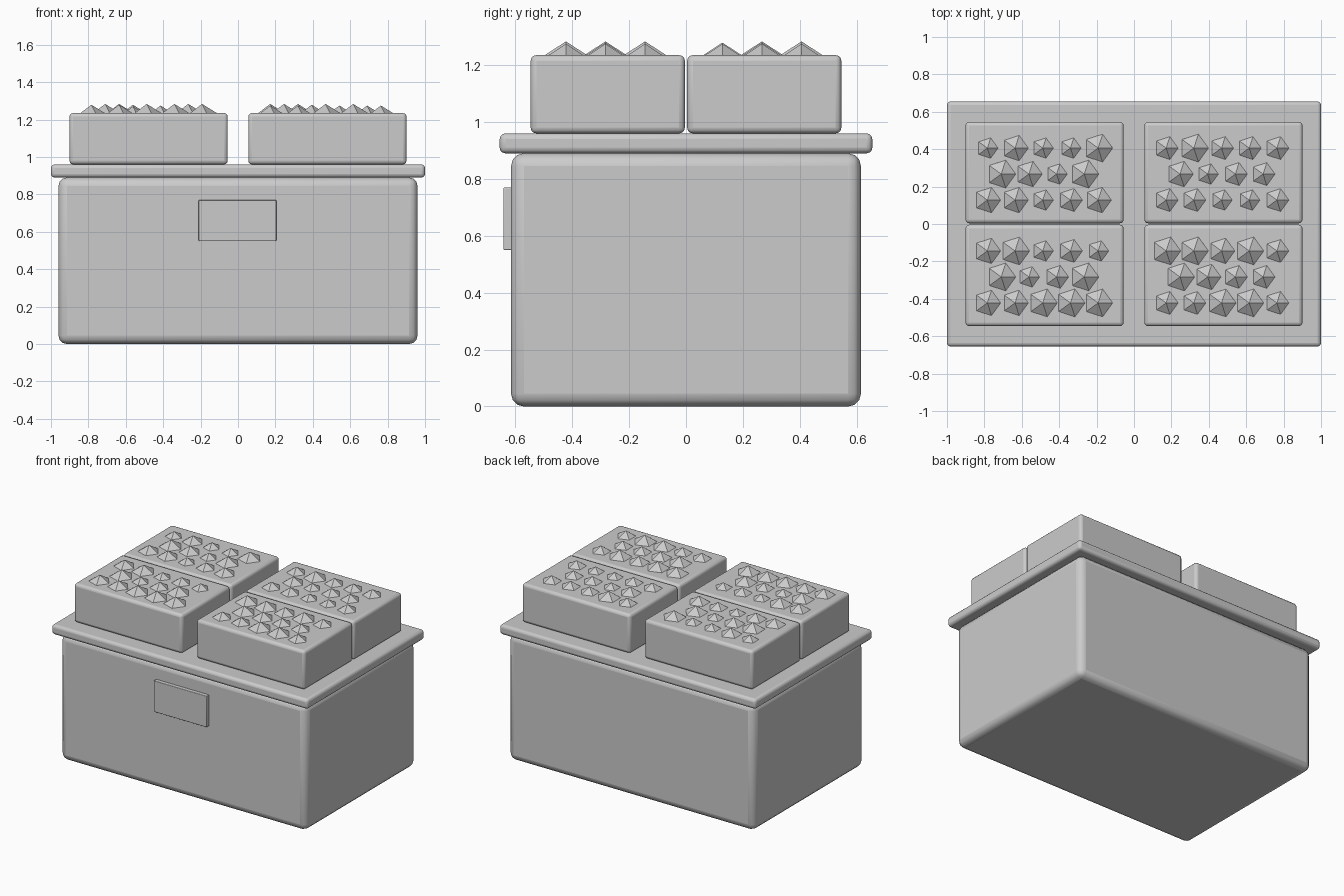
import bpy
import bmesh
from math import radians
from mathutils import Matrix

cube = bpy.data.objects.get("Cube")
if cube:
    bpy.data.objects.remove(cube, do_unlink=True)

# Single flat colour
grey = bpy.data.materials.new("light grey")
grey.use_nodes = True
colour = (0.6, 0.6, 0.6, 1)
grey.diffuse_color = colour
grey.node_tree.nodes["Principled BSDF"].inputs["Base Color"].default_value = colour


def add_object(name, bm):
    mesh = bpy.data.meshes.new(name)
    bm.to_mesh(mesh)
    bm.free()
    mesh.materials.append(grey)
    obj = bpy.data.objects.new(name, mesh)
    bpy.context.collection.objects.link(obj)
    return obj


def rounded_box(name, low, high, bevel):
    """Box between two corners with smooth rounded edges."""
    size = [b - a for a, b in zip(low, high)]
    centre = [(a + b) / 2 for a, b in zip(low, high)]
    bm = bmesh.new()
    bmesh.ops.create_cube(bm, size=1, matrix=Matrix.LocRotScale(centre, None, size))
    obj = add_object(name, bm)
    mod = obj.modifiers.new("rounding", "BEVEL")
    mod.width = bevel
    mod.segments = 3
    bpy.ops.object.select_all(action="DESELECT")
    obj.select_set(True)
    bpy.context.view_layer.objects.active = obj
    bpy.ops.object.shade_smooth_by_angle(angle=radians(40))
    return obj


# Chest, lid and front plaque
rounded_box("chest_body", (-0.96, -0.615, 0), (0.96, 0.615, 0.89), 0.045)
rounded_box("lid", (-1, -0.655, 0.89), (1, 0.655, 0.96), 0.02)
rounded_box("front_plaque", (-0.21, -0.642, 0.55), (0.205, -0.61, 0.77), 0.004)

# Stud sizes per tray: back, middle and front rows
RADII = {"s": 0.057, "m": 0.064, "b": 0.071, "l": 0.078}
TRAYS = {
    ("right", "back"): ("sbssl", "lbsl", "bbsmb"),
    ("right", "front"): ("blsms", "lsml", "bblll"),
    ("left", "back"): ("mlmmm", "bsmm", "mmssm"),
    ("left", "front"): ("llblm", "lbmm", "mmllm"),
}
TOP = 1.235

for (side, end), rows in TRAYS.items():
    cx = 0.478 if side == "left" else -0.478
    cy = 0.275 if end == "back" else -0.275

    # Raised block
    rounded_box(f"{end}_{side}_block", (cx - 0.423, cy - 0.271, 0.96),
                (cx + 0.423, cy + 0.271, TOP), 0.02)

    # Faceted studs sunk into the block, staggered in three rows
    bm = bmesh.new()
    for r, row in enumerate(rows):
        for c, grade in enumerate(row):
            x = cx - 0.01 + (c - (len(row) - 1) / 2) * 0.148
            y = cy - 0.008 + (1 - r) * 0.139
            radius = RADII[grade] * 0.62 + 0.039
            bmesh.ops.create_icosphere(bm, subdivisions=1, radius=radius,
                                       matrix=Matrix.Translation((x, y, TOP - 0.039)))
    add_object(f"{end}_{side}_studs", bm)
